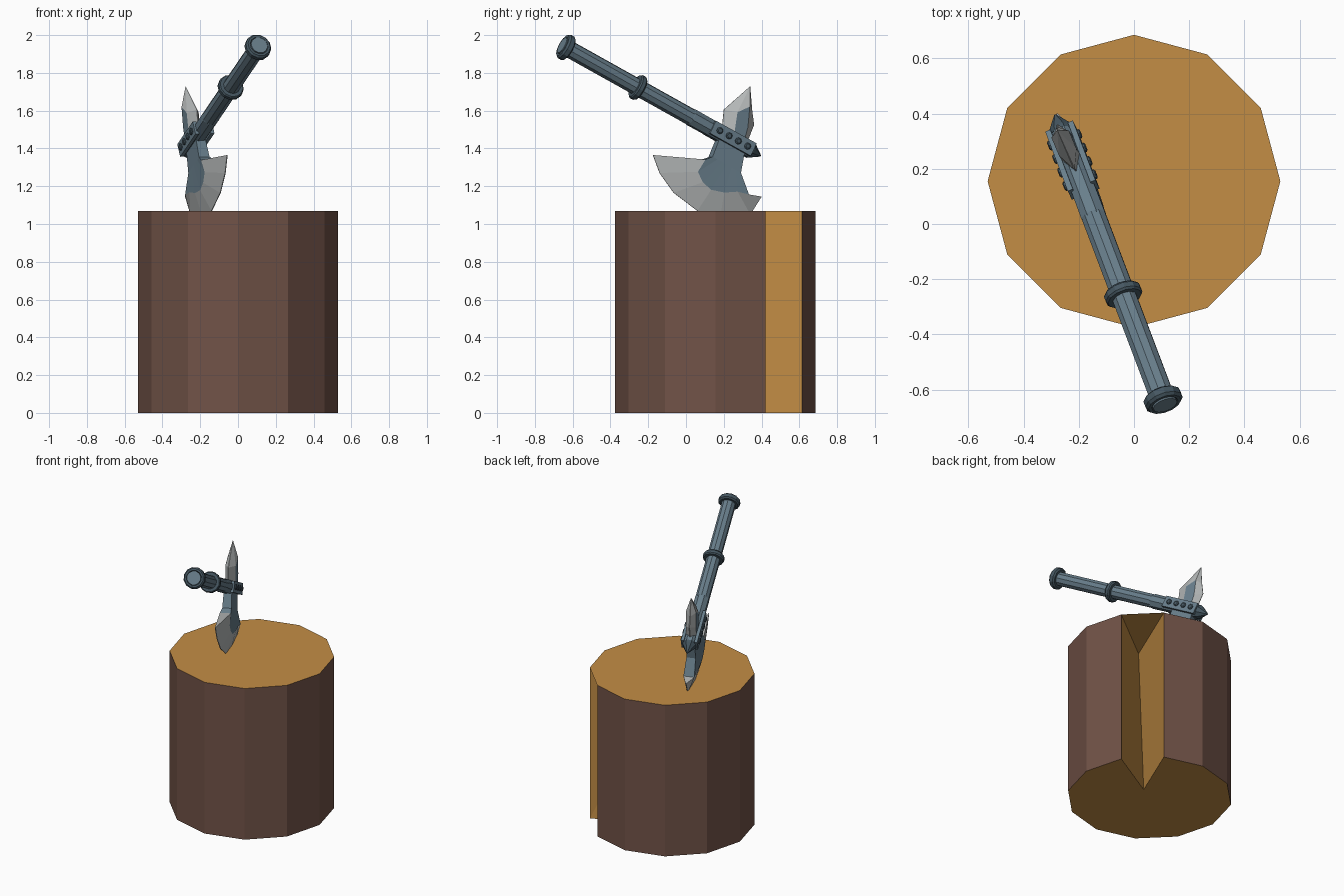
import bpy, bmesh, math
from mathutils import Vector, Matrix

if "Cube" in bpy.data.objects:
    bpy.data.objects.remove(bpy.data.objects["Cube"])


def material(name, rgb):
    m = bpy.data.materials.new(name)
    m.diffuse_color = (*rgb, 1)
    m.use_nodes = True
    m.node_tree.nodes["Principled BSDF"].inputs["Base Color"].default_value = m.diffuse_color
    return m


bark = material("bark", (0.165, 0.085, 0.063))
wood = material("cut_wood", (0.55, 0.27, 0.06))
steel = material("blue_steel", (0.14, 0.21, 0.26))
dark = material("dark_steel", (0.06, 0.095, 0.12))
bright = material("bright_steel", (0.46, 0.48, 0.48))


def finish(bm, name, mats):
    bmesh.ops.remove_doubles(bm, verts=bm.verts, dist=1e-4)
    bmesh.ops.recalc_face_normals(bm, faces=bm.faces)
    me = bpy.data.meshes.new(name)
    bm.to_mesh(me)
    bm.free()
    for m in mats:
        me.materials.append(m)
    ob = bpy.data.objects.new(name, me)
    bpy.context.collection.objects.link(ob)
    return ob


# Chopping block: 12-sided log with a wedge split out of it
def log_ring(z, apex):
    pts = [(0.53 * math.cos(math.radians(30 * k)), 0.155 + 0.53 * math.sin(math.radians(30 * k)), z)
           for k in range(12)]
    pts.insert(2, (*apex, z))
    return pts


bm = bmesh.new()
top = [bm.verts.new(p) for p in log_ring(1.07, (0.05, 0.105))]
bot = [bm.verts.new(p) for p in log_ring(0, (0.095, 0.21))]
caps = [bm.faces.new(top), bm.faces.new(bot[::-1])]
for f in caps:
    f.material_index = 1
for i in range(13):
    j = (i + 1) % 13
    if i == 1:      # twisted wall of the split
        walls = [bm.faces.new((top[1], bot[1], top[2])), bm.faces.new((bot[1], bot[2], top[2]))]
    else:
        walls = [bm.faces.new((top[i], bot[i], bot[j], top[j]))]
    for f in walls:
        f.material_index = 1 if i in (1, 2) else 0
bmesh.ops.triangulate(bm, faces=caps)
finish(bm, "chopping_block", [bark, wood])

# Axe frame: U runs from pommel to tip, V lies in the blade plane, N is across it
P = Vector((0.105, -0.635, 1.935))
D = Vector((-0.39, 1.03, -0.575))
LENGTH = D.length
U = D.normalized()
TILT = -0.04
N = U.cross(Vector((TILT, 0, 1))).normalized()
V = N.cross(U)


def on_plane(y, z, s):
    """Point of the blade plane seen at (y, z) from the right, offset s across it."""
    x = P.x - ((y - P.y) * N.y + (z - P.z) * N.z) / N.x
    return Vector((x, y, z)) + N * s


def lathe(name, origin, axes, profile, sides, mat):
    a, b, c = axes
    bm = bmesh.new()
    rings = []
    for d, r in profile:
        ring = []
        for k in range(sides):
            t = 2 * math.pi * (k + 0.5) / sides
            ring.append(bm.verts.new(origin + c * d + (a * math.cos(t) + b * math.sin(t)) * r))
        rings.append(ring)
    for p, q in zip(rings, rings[1:]):
        for k in range(sides):
            m = (k + 1) % sides
            bm.faces.new((p[k], p[m], q[m], q[k]))
    bm.faces.new(rings[0])
    bm.faces.new(rings[-1])
    return finish(bm, name, [mat])


def shell(name, rows, is_bright):
    """Closed two-sided sheet from a grid of (y, z, half thickness)."""
    bm = bmesh.new()
    nr, nc = len(rows), len(rows[0])
    sheets = [[[bm.verts.new(on_plane(y, z, s * side)) for y, z, s in row] for row in rows]
              for side in (1, -1)]
    for g in sheets:
        for r in range(nr - 1):
            for c in range(nc - 1):
                f = bm.faces.new((g[r][c], g[r][c + 1], g[r + 1][c + 1], g[r + 1][c]))
                f.material_index = int(is_bright(r, c))
    rim = ([(0, c) for c in range(nc)] + [(r, nc - 1) for r in range(1, nr)]
           + [(nr - 1, c) for c in range(nc - 2, -1, -1)] + [(r, 0) for r in range(nr - 2, 0, -1)])
    a, b = sheets
    for (r, c), (q, e) in zip(rim, rim[1:] + rim[:1]):
        f = bm.faces.new((a[r][c], a[q][e], b[q][e], b[r][c]))
        f.material_index = int(is_bright(min(r, q), min(c, e)))
    return finish(bm, name, [steel, bright])


# Handle, grip rings, pommel and head socket
axes = (N, V, U)
lathe("handle", P, axes, [(0, 0.046), (0.80, 0.046)], 10, steel)
lathe("pommel", P, axes, [(-0.012, 0.046), (-0.022, 0.05), (-0.022, 0.062), (-0.012, 0.071),
                          (0.012, 0.071), (0.02, 0.06), (0.02, 0.04)], 12, dark)
lathe("pommel_cap", P, axes, [(-0.026, 0.046), (0, 0.046)], 12, steel)
lathe("grip_ring", P + U * 0.459, axes, [(-0.018, 0.045), (-0.018, 0.064), (-0.01, 0.07),
                                         (0.01, 0.07), (0.018, 0.064), (0.018, 0.045)], 12, dark)
lathe("head_socket", P, axes, [(0.79, 0.044), (0.80, 0.048), (1.175, 0.045)], 8, steel)
lathe("head_point", P, axes, [(1.165, 0.046), (1.18, 0.046), (LENGTH, 0.004)], 8, dark)

# Riveted side plates
for side, tag in ((1, "right"), (-1, "left")):
    bm = bmesh.new()
    centre = P + U * 1.045 + N * (0.044 * side)
    basis = Matrix((U, V, N)).transposed().to_4x4()
    basis.translation = centre
    bmesh.ops.create_cube(bm, size=1, matrix=basis @ Matrix.Diagonal((0.26, 0.075, 0.02, 1)))
    finish(bm, "plate_" + tag, [steel])
    for k in range(4):
        lathe(f"rivet_{tag}_{k + 1}", P + U * (0.957 + 0.059 * k) + N * (0.05 * side),
              (U, V, N * side), [(0, 0.018), (0.01, 0.018), (0.014, 0.012)], 8, dark)

# Axe blade: cutting edge, bevel line, lower neck, upper neck
edge = [(-0.175, 1.365), (-0.14, 1.27), (-0.065, 1.165), (0.06, 1.07),
        (0.18, 1.035), (0.34, 1.05), (0.40, 1.145)]
bevel = [(0.09, 1.34), (0.05, 1.275), (0.075, 1.22), (0.12, 1.18),
         (0.19, 1.165), (0.26, 1.17), (0.32, 1.155)]


def neck(a, b, s):
    return [(a[0] + (b[0] - a[0]) * i / 6, a[1] + (b[1] - a[1]) * i / 6, s) for i in range(7)]


shell("axe_blade", [[(y, z, 0.002) for y, z in edge],
                    [(y, z, 0.036) for y, z in bevel],
                    neck((0.13, 1.355), (0.28, 1.27), 0.03),
                    neck((0.175, 1.47), (0.305, 1.40), 0.026)], lambda r, c: r == 0)

# Back spike: flat inner facet with bevelled borders
H = 0.034
shell("back_spike", [[(0.20, 1.44, 0.002), (0.235, 1.45, H), (0.29, 1.42, H), (0.315, 1.41, 0.002)],
                     [(0.19, 1.50, 0.002), (0.245, 1.49, H), (0.315, 1.51, H), (0.36, 1.525, 0.002)],
                     [(0.20, 1.605, 0.002), (0.26, 1.59, H), (0.325, 1.62, H), (0.35, 1.60, 0.002)],
                     [(0.34, 1.73, 0)] * 4], lambda r, c: r == 2 or c != 1)
